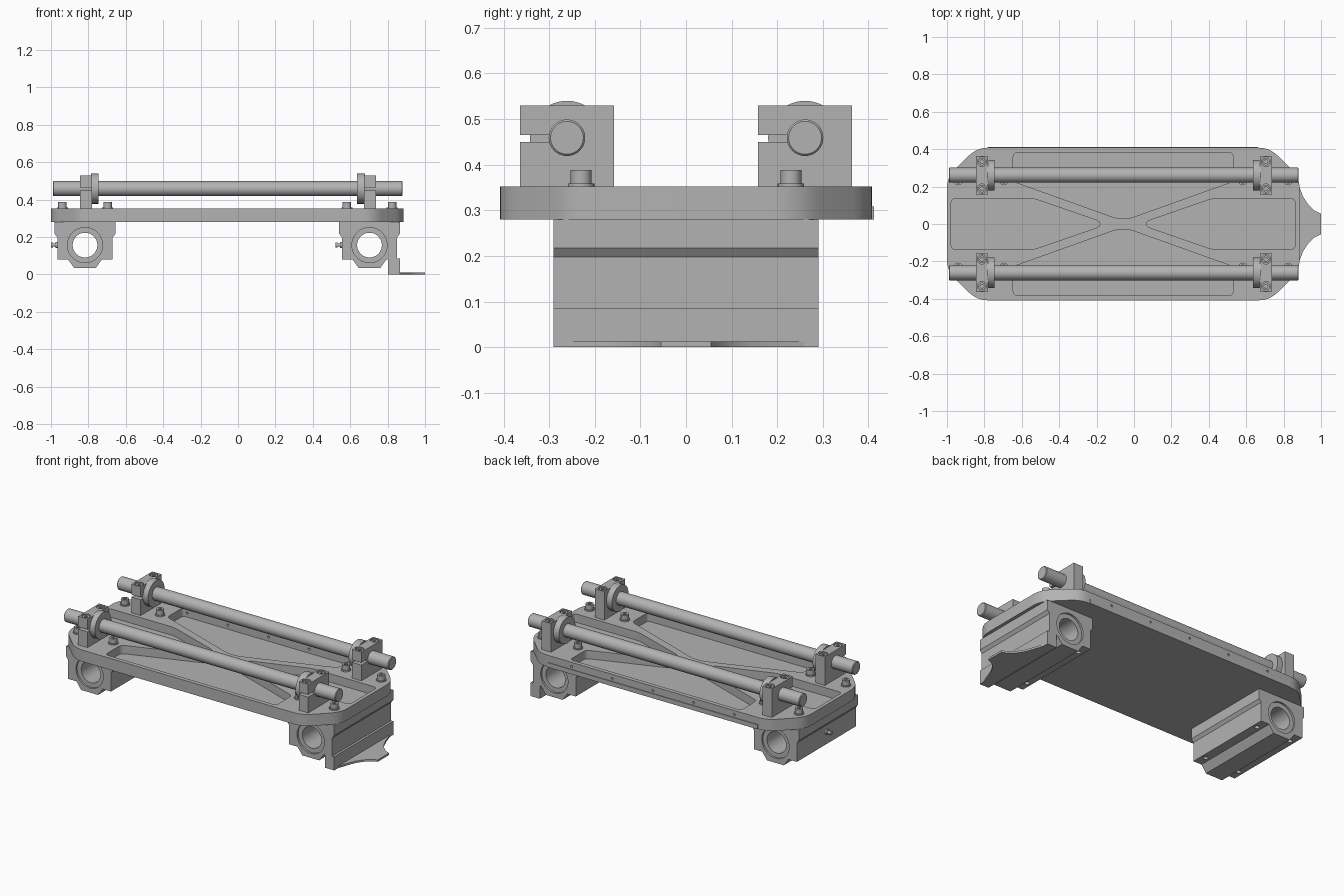
import bpy, bmesh
from math import cos, sin, pi
from mathutils import Vector

cube = bpy.data.objects.get("Cube")
if cube:
    bpy.data.objects.remove(cube, do_unlink=True)

metal = bpy.data.materials.new("plain grey metal")
metal.use_nodes = True
GREY = (0.45, 0.45, 0.45, 1)
metal.diffuse_color = GREY
for node in metal.node_tree.nodes:
    if node.type == 'BSDF_PRINCIPLED':
        node.inputs["Base Color"].default_value = GREY

parts = []


def prism(name, pts, axis, lo, hi):
    """Extrude a 2D outline along an axis from lo to hi."""
    place = {'x': lambda u, v, w: (w, u, v),
             'y': lambda u, v, w: (u, w, v),
             'z': lambda u, v, w: (u, v, w)}[axis]
    bm = bmesh.new()
    rings = [[bm.verts.new(place(u, v, w)) for u, v in pts] for w in (lo, hi)]
    n = len(pts)
    bm.faces.new(rings[0])
    bm.faces.new(rings[1])
    for i in range(n):
        j = (i + 1) % n
        bm.faces.new((rings[0][i], rings[0][j], rings[1][j], rings[1][i]))
    bmesh.ops.recalc_face_normals(bm, faces=bm.faces)
    mesh = bpy.data.meshes.new(name)
    bm.to_mesh(mesh)
    bm.free()
    mesh.materials.append(metal)
    obj = bpy.data.objects.new(name, mesh)
    bpy.context.collection.objects.link(obj)
    parts.append(obj)
    return obj


def circle(u, v, r, n=32):
    return [(u + r * cos(2 * pi * i / n), v + r * sin(2 * pi * i / n)) for i in range(n)]


def rect(u0, u1, v0, v1):
    return [(u0, v0), (u1, v0), (u1, v1), (u0, v1)]


def rounded(pts, size, steps=6):
    """Round every corner of an outline, starting size away from it."""
    out = []
    for i, p in enumerate(pts):
        p = Vector(p)
        a, b = Vector(pts[i - 1]), Vector(pts[(i + 1) % len(pts)])
        a = p + (a - p).normalized() * min(size, (a - p).length * 0.45)
        b = p + (b - p).normalized() * min(size, (b - p).length * 0.45)
        for k in range(steps + 1):
            t = k / steps
            out.append(tuple(a * (1 - t) ** 2 + p * 2 * t * (1 - t) + b * t * t))
    return out


def apply_modifiers(obj):
    deps = bpy.context.evaluated_depsgraph_get()
    mesh = bpy.data.meshes.new_from_object(obj.evaluated_get(deps))
    obj.modifiers.clear()
    obj.data = mesh


def cut(obj, cutters):
    for c in cutters:
        mod = obj.modifiers.new("cut", 'BOOLEAN')
        mod.operation = 'DIFFERENCE'
        mod.solver = 'EXACT'
        mod.object = c
    apply_modifiers(obj)
    for c in cutters:
        parts.remove(c)
        bpy.data.objects.remove(c, do_unlink=True)


def mirrored(half):
    """Complete an outline that is symmetric about u = 0."""
    return half + [(-u, v) for u, v in reversed(half)]


BOTTOM, TOP, FLOOR = 0.28, 0.352, 0.30
BLOCKS = {"left": -0.818, "right": 0.703}
ROD_Y, ROD_Z = 0.261, 0.459

# Carriage plate with chamfered, rounded corners
outline = [(-1, -0.25), (-0.84, -0.408), (0.725, -0.408), (0.885, -0.25),
           (0.885, 0.25), (0.725, 0.408), (-0.84, 0.408), (-1, 0.25)]
plate = prism("carriage_plate", rounded(outline, 0.06), 'z', BOTTOM, TOP)

# Weight-saving pockets that leave a crossed rib
pockets = []
for s in (-1, 1):
    tri = [(-0.058 + s * u, v) for u, v in
           [(0.92, -0.135), (0.475, -0.135), (0.125, -0.014),
            (0.125, 0.014), (0.475, 0.135), (0.92, 0.135)]]
    pockets.append(prism("pocket", rounded(tri, 0.025), 'z', FLOOR, TOP + 0.1))
    side = [(-0.058 + u, s * v) for u, v in
            mirrored([(0.588, 0.382), (0.588, 0.228), (0.035, 0.03)])]
    pockets.append(prism("pocket", rounded(side, 0.025), 'z', FLOOR, TOP + 0.1))

# Row of small holes through the back edge, with its thin mounting strip
HOLES = [-0.058 + 0.28 * i for i in range(-2, 3)]
cut(plate, pockets + [prism("hole", circle(x, 0.325, 0.007, 12), 'y', 0.34, 0.45)
                      for x in HOLES])
strip = prism("back_edge_strip", rect(-0.78, 0.66, BOTTOM, 0.308), 'y', 0.407, 0.412)

# Linear bearing housings
half = [(0.162, BOTTOM), (0.162, 0.217), (0.148, 0.198), (0.148, 0.08),
        (0.09, 0.08), (0.058, 0.035)]
for side, cx in BLOCKS.items():
    profile = [(cx + u, v) for u, v in mirrored(half)]
    block = prism(side + "_bearing_block", profile, 'y', -0.29, 0.29)
    cutters = [prism("bore", circle(cx, 0.157, 0.094, 48), 'y', -0.4, 0.4)]
    for sx in (-1, 1):
        for y in (-0.22, 0.22):
            cutters.append(prism("hole", circle(cx + sx * 0.119, y, 0.014, 16), 'z', 0.0, 0.13))
    cut(block, cutters)

    # Bearing sleeve inside the bore
    sleeve = prism(side + "_bearing_sleeve", circle(cx, 0.157, 0.094, 48), 'y', -0.278, 0.278)
    cut(sleeve, [prism("bore", circle(cx, 0.157, 0.066, 48), 'y', -0.4, 0.4)])

    # Grease nipple
    for r, a, b in ((0.016, 0.147, 0.158), (0.008, 0.157, 0.172), (0.013, 0.171, 0.182)):
        prism(side + "_grease_nipple", circle(0, 0.157, r, 16), 'x', cx - b, cx - a)

    # Socket-head bolts holding the housing
    for sx in (-1, 1):
        for y in (-0.23, 0.23):
            x = cx + sx * 0.121
            prism("bolt_washer", circle(x, y, 0.029, 24), 'z', TOP - 0.005, 0.359)
            head = prism("bolt_head", circle(x, y, 0.023, 24), 'z', 0.355, 0.388)
            cut(head, [prism("socket", circle(x, y, 0.012, 6), 'z', 0.37, 0.42)])

# Bracket below the right housing, with a flared tongue
prism("bracket_foot", rect(0.802, 0.865, 0, 0.085), 'y', -0.29, 0.29)
flare = [(0.86, 0.275), (0.872, 0.235), (0.887, 0.19), (0.905, 0.145),
         (0.93, 0.105), (0.96, 0.075), (0.985, 0.062), (1.0, 0.055)]
prism("bracket_tongue", flare + [(x, -y) for x, y in reversed(flare)], 'z', 0, 0.012)

for row, y in (("front", -ROD_Y), ("back", ROD_Y)):
    # Guide rods with softened ends
    rod = prism(row + "_guide_rod", circle(y, ROD_Z, 0.04, 40), 'x', -0.99, 0.88)
    bevel = rod.modifiers.new("bevel", 'BEVEL')
    bevel.width = 0.004
    bevel.segments = 1
    bevel.limit_method = 'ANGLE'
    bevel.angle_limit = 1.0
    apply_modifiers(rod)

    # Split clamps, each with a round collar on the inward side
    for side, x0, x1, c0, c1 in (("left", -0.845, -0.78, -0.785, -0.745),
                                 ("right", 0.673, 0.738, 0.635, 0.678)):
        name = row + "_" + side
        mid = (x0 + x1) / 2
        clamp = prism(name + "_clamp", rect(y - 0.103, y + 0.103, TOP - 0.002, 0.53), 'x', x0, x1)
        cutters = [prism("slit", rect(y - 0.2, y - 0.03, 0.45, 0.465), 'x', x0 - 0.1, x1 + 0.1)]
        for dy in (-0.072, 0.072):
            cutters.append(prism("counterbore", circle(mid, y + dy, 0.025, 24), 'z', 0.50, 0.6))
        cut(clamp, cutters)
        prism(name + "_collar", circle(y, ROD_Z, 0.081, 48), 'x', c0, c1)
        for dy in (-0.072, 0.072):
            screw = prism(name + "_clamp_screw", circle(mid, y + dy, 0.02, 24), 'z', 0.495, 0.526)
            cut(screw, [prism("socket", circle(mid, y + dy, 0.011, 6), 'z', 0.512, 0.6)])

# Smooth the round walls, keep the machined edges sharp
bpy.ops.object.select_all(action='DESELECT')
for obj in parts:
    obj.select_set(True)
bpy.context.view_layer.objects.active = plate
bpy.ops.object.shade_smooth_by_angle(angle=0.5)
